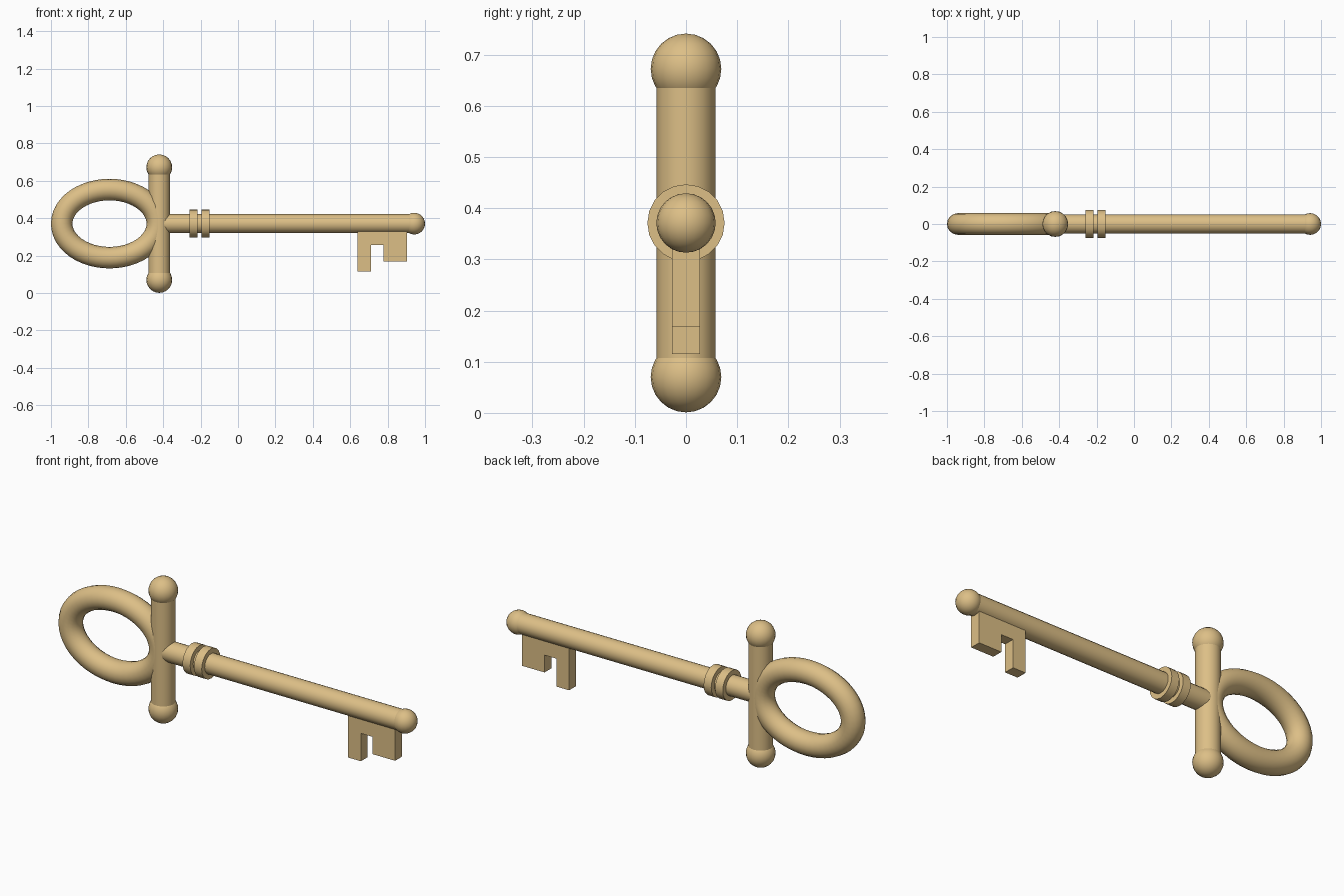
import bpy, math
from mathutils import Vector

if "Cube" in bpy.data.objects:
    bpy.data.objects.remove(bpy.data.objects["Cube"])

Z = 0.371          # height of the key's axis
BAR_X = -0.421     # crossbar position

brass = bpy.data.materials.new("pale brass")
brass.diffuse_color = (0.72, 0.52, 0.24, 1)
brass.use_nodes = True
brass.node_tree.nodes["Principled BSDF"].inputs["Base Color"].default_value = brass.diffuse_color


def finish(name, smooth=True):
    ob = bpy.context.object
    ob.name = name
    ob.data.materials.append(brass)
    if smooth:
        bpy.ops.object.transform_apply(location=False, rotation=True, scale=True)
        bpy.ops.object.shade_smooth_by_angle(angle=math.radians(40))
    return ob


def rod(name, a, b, radius, sides=20):
    a, b = Vector(a), Vector(b)
    rot = (b - a).to_track_quat('Z', 'Y').to_euler()
    bpy.ops.mesh.primitive_cylinder_add(vertices=sides, radius=radius, depth=(b - a).length,
                                        location=(a + b) / 2, rotation=rot)
    return finish(name)


def ball(name, loc, radius):
    bpy.ops.mesh.primitive_uv_sphere_add(segments=20, ring_count=12, radius=radius, location=loc)
    return finish(name)


def block(name, x0, x1, z0, z1, half_y):
    bpy.ops.mesh.primitive_cube_add(size=1, location=((x0 + x1) / 2, 0, (z0 + z1) / 2))
    bpy.context.object.scale = (x1 - x0, 2 * half_y, z1 - z0)
    bpy.ops.object.transform_apply(location=False, rotation=False, scale=True)
    return finish(name, smooth=False)


# Oval bow: a round tube swept along an ellipse
curve = bpy.data.curves.new("bow_path", 'CURVE')
curve.dimensions = '3D'
curve.bevel_depth = 0.0575
curve.bevel_resolution = 6
curve.use_fill_caps = False
N = 48
spline = curve.splines.new('POLY')
spline.points.add(N - 1)
for i, p in enumerate(spline.points):
    t = 2 * math.pi * i / N
    p.co = (-0.687 + 0.2555 * math.cos(t), 0, Z + 0.182 * math.sin(t), 1)
spline.use_cyclic_u = True
bow = bpy.data.objects.new("bow_ring", curve)
bpy.context.collection.objects.link(bow)
bpy.ops.object.select_all(action='DESELECT')
bow.select_set(True)
bpy.context.view_layer.objects.active = bow
bpy.ops.object.convert(target='MESH')
finish("bow_ring")

# Crossbar with a ball at each end
rod("crossbar", (BAR_X, 0, Z - 0.3), (BAR_X, 0, Z + 0.3), 0.0575)
for side, s in (("upper", 1), ("lower", -1)):
    ball(side + "_crossbar_ball", (BAR_X, 0, Z + s * 0.301), 0.069)

# Shaft, its collars and tip ball
rod("shaft", (BAR_X, 0, Z), (0.93, 0, Z), 0.051)
for i, x in enumerate((-0.2385, -0.1735)):
    rod("collar_%d" % (i + 1), (x - 0.0215, 0, Z), (x + 0.0215, 0, Z), 0.0755)
ball("tip_ball", (0.942, 0, Z), 0.058)

# Bit: two teeth joined by a short bridge
block("long_tooth", 0.64, 0.711, 0.115, Z, 0.027)
block("tooth_bridge", 0.711, 0.778, 0.257, Z, 0.027)
block("wide_tooth", 0.778, 0.904, 0.169, Z, 0.027)
